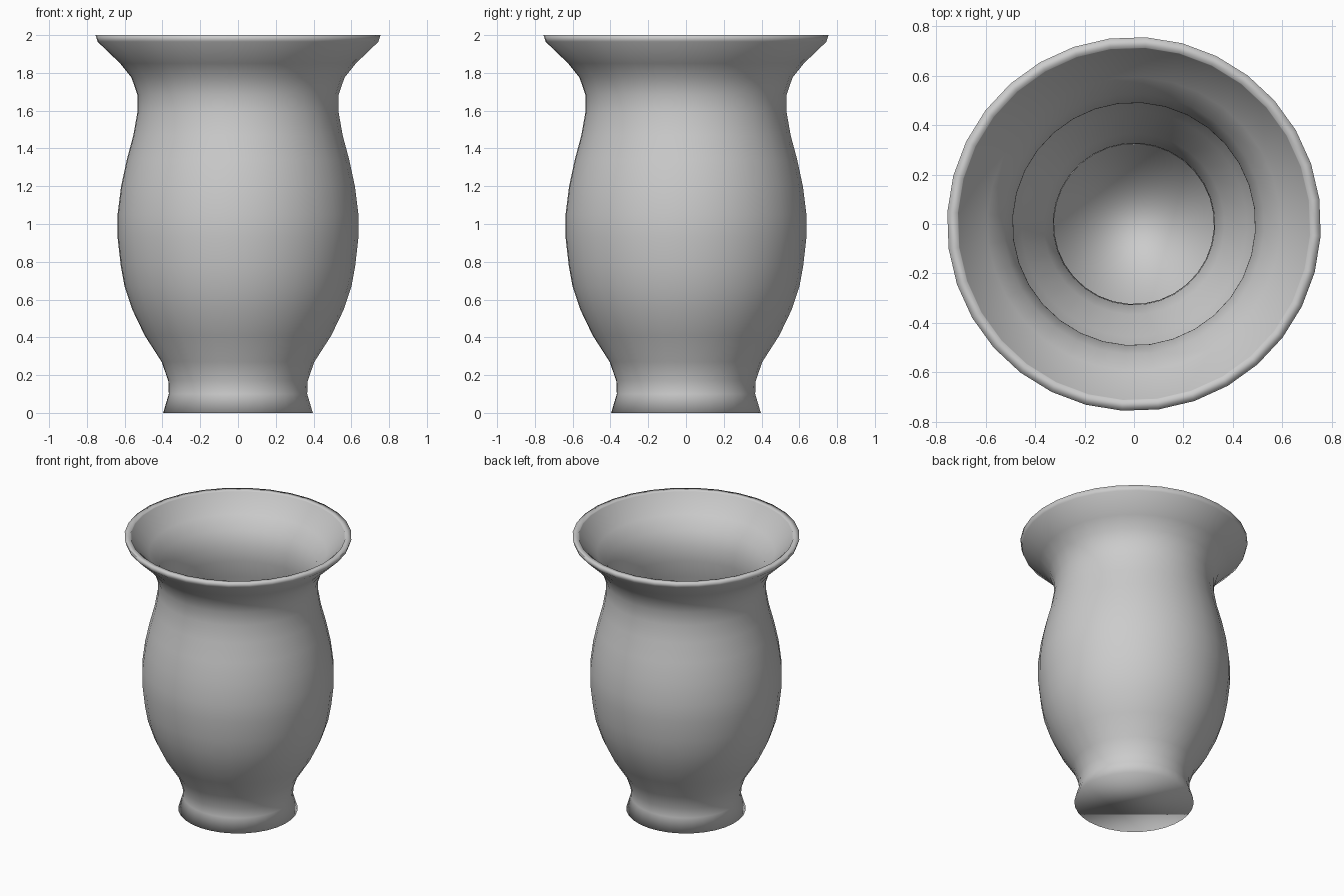
import bpy, bmesh, math
from mathutils import Vector

cube = bpy.data.objects.get("Cube")
if cube:
    bpy.data.objects.remove(cube, do_unlink=True)

SIDES = 32
WALL = 0.044
TURN = math.radians(-3.65)

# Outer silhouette from foot to lip: (radius, height)
outer = [Vector(p) for p in (
    (0.397, 0), (0.367, 0.10), (0.37, 0.17), (0.405, 0.27), (0.495, 0.41),
    (0.56, 0.545), (0.602, 0.67), (0.622, 0.78), (0.639, 0.93), (0.639, 1.05),
    (0.62, 1.20), (0.59, 1.34), (0.555, 1.47), (0.534, 1.59), (0.534, 1.685),
    (0.565, 1.775), (0.625, 1.85), (0.745, 1.965), (0.756, 2.0))]

# Inner silhouette: the outer one moved inward by the wall thickness
inner = []
for i, p in enumerate(outer):
    along = (outer[min(i + 1, len(outer) - 1)] - outer[max(i - 1, 0)]).normalized()
    q = p + WALL * Vector((-along.y, along.x))
    inner.append(Vector((q.x, min(q.y, 2.0))))
inner[0].y = WALL
inner[-1].y = 2.0

# Turn the whole profile into rings, then close the floor and the base
bm = bmesh.new()
rings = []
for r, z in outer + inner[::-1]:
    ring = []
    for k in range(SIDES):
        a = TURN + math.tau * k / SIDES
        ring.append(bm.verts.new((r * math.cos(a), r * math.sin(a), z)))
    rings.append(ring)
for low, high in zip(rings, rings[1:]):
    for k in range(SIDES):
        n = (k + 1) % SIDES
        bm.faces.new((low[k], low[n], high[n], high[k]))
bm.faces.new(rings[0][::-1])
bm.faces.new(rings[-1])
for face in bm.faces:
    face.smooth = True

mesh = bpy.data.meshes.new("vase")
bm.to_mesh(mesh)
bm.free()
vase = bpy.data.objects.new("vase", mesh)
bpy.context.collection.objects.link(vase)

# Plain grey clay
clay = bpy.data.materials.new("light_grey_clay")
clay.use_nodes = True
grey = (0.6, 0.6, 0.6, 1)
clay.diffuse_color = grey
clay.node_tree.nodes["Principled BSDF"].inputs["Base Color"].default_value = grey
mesh.materials.append(clay)
